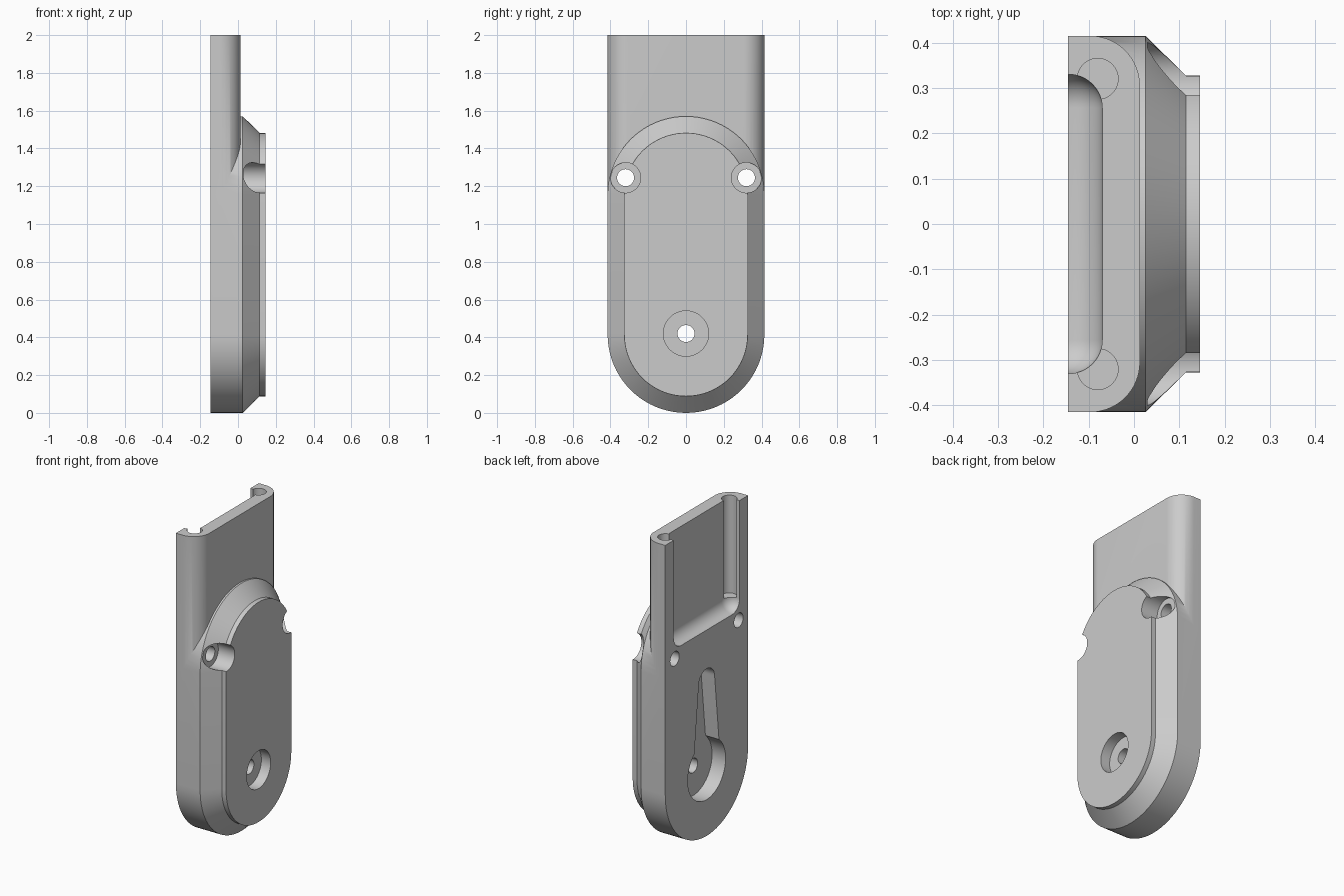
import bpy, bmesh
from math import sin, cos, pi

cube = bpy.data.objects.get("Cube")
if cube:
    bpy.data.objects.remove(cube, do_unlink=True)

# Key dimensions
BACK, STEP, CHAMFER, FRONT = -0.145, 0.025, 0.115, 0.145
R_OUT, R_IN = 0.415, 0.327
Z_LOW, Z_HIGH = 0.415, 1.155
BOLT_Y, BOLT_Z = 0.32, 1.245
HOLE_R = 0.045

grey = bpy.data.materials.new("light_grey")
grey.use_nodes = True
grey.diffuse_color = (0.6, 0.6, 0.6, 1)
grey.node_tree.nodes["Principled BSDF"].inputs["Base Color"].default_value = (0.6, 0.6, 0.6, 1)


def arc(r, cy, cz, start, end, n=40):
    return [(cy + r * cos(start + (end - start) * i / n),
             cz + r * sin(start + (end - start) * i / n)) for i in range(n + 1)]


def stadium(r):
    return arc(r, 0, Z_HIGH, 0, pi) + arc(r, 0, Z_LOW, pi, 2 * pi)


def loft(name, loops):
    """Solid through matching closed loops of 3D points."""
    bm = bmesh.new()
    rings = [[bm.verts.new(p) for p in loop] for loop in loops]
    n = len(rings[0])
    for a, b in zip(rings, rings[1:]):
        for i in range(n):
            j = (i + 1) % n
            bm.faces.new((a[i], a[j], b[j], b[i]))
    bm.faces.new(rings[0][::-1])
    bm.faces.new(rings[-1])
    bmesh.ops.recalc_face_normals(bm, faces=bm.faces)
    mesh = bpy.data.meshes.new(name)
    bm.to_mesh(mesh)
    bm.free()
    mesh.materials.append(grey)
    obj = bpy.data.objects.new(name, mesh)
    bpy.context.collection.objects.link(obj)
    return obj


def along_x(name, sections):
    return loft(name, [[(x, y, z) for y, z in pts] for x, pts in sections])


def bore(name, x0, x1, y, z, r):
    ring = arc(r, y, z, 0, 2 * pi, 48)[:-1]
    return along_x(name, [(x0, ring), (x1, ring)])


def combine(target, tool, operation):
    mod = target.modifiers.new(operation.lower(), "BOOLEAN")
    mod.operation = operation
    mod.solver = "EXACT"
    mod.object = tool
    bpy.context.view_layer.objects.active = target
    bpy.ops.object.modifier_apply(modifier=mod.name)
    bpy.data.objects.remove(tool, do_unlink=True)


# Rounded lower housing with its chamfered raised face
body = along_x("bracket_body", [(BACK, stadium(R_OUT)), (STEP, stadium(R_OUT)),
                                (CHAMFER, stadium(R_IN)), (FRONT, stadium(R_IN))])

# Upper plate with rounded long edges
face_x, rad = 0.013, 0.11
cx, cy = face_x - rad, R_OUT - rad
profile = [(BACK, -R_OUT)] + arc(rad, cx, -cy, -pi / 2, 0, 16) \
    + arc(rad, cx, cy, 0, pi / 2, 16) + [(BACK, R_OUT)]
plate = loft("upper_plate", [[(x, y, z) for x, y in profile] for z in (Z_HIGH, 2)])
combine(body, plate, "UNION")

# Scooped recess in the back of the upper plate
half, scoop = 0.33, 0.075
box = [(-half, 1.305), (half, 1.305), (half, 2.3), (-half, 2.3)]
recess = along_x("recess_cutter", [(BACK - scoop, box), (BACK + scoop, box)])
bevel = recess.modifiers.new("rounding", "BEVEL")
bevel.width = scoop - 0.001
bevel.segments = 12
bevel.limit_method = "NONE"
bpy.context.view_layer.objects.active = recess
bpy.ops.object.modifier_apply(modifier=bevel.name)
combine(body, recess, "DIFFERENCE")

# Side bolt holes, their counterbores and the blind bores from the top edge
for side in (-1, 1):
    y = side * BOLT_Y
    combine(body, bore("bolt_cutter", -0.3, 0.3, y, BOLT_Z, HOLE_R), "DIFFERENCE")
    combine(body, bore("bolt_seat_cutter", 0.03, 0.3, y, BOLT_Z, 0.08), "DIFFERENCE")
    ring = arc(HOLE_R, -0.08, y, 0, 2 * pi, 48)[:-1]
    pin = loft("pin_cutter", [[(px, py, z) for px, py in ring] for z in (1.38, 2.2)])
    combine(body, pin, "DIFFERENCE")

# Central lower bolt hole with counterbore
combine(body, bore("centre_cutter", -0.3, 0.3, 0, 0.42, HOLE_R), "DIFFERENCE")
combine(body, bore("centre_seat_cutter", 0.08, 0.3, 0, 0.42, 0.12), "DIFFERENCE")

# Tapered keyhole pocket in the back
combine(body, bore("keyhole_cutter", -0.3, -0.05, 0, 0.42, 0.19), "DIFFERENCE")
slot = arc(0.08, 0, 0.98, 0, pi, 24) + [(-0.135, 0.45), (0.135, 0.45)]
combine(body, along_x("slot_cutter", [(-0.3, slot), (-0.05, slot)]), "DIFFERENCE")

# Smooth curved walls, crisp edges
bpy.ops.object.select_all(action="DESELECT")
body.select_set(True)
bpy.context.view_layer.objects.active = body
bpy.ops.object.shade_smooth_by_angle(angle=pi / 6)
